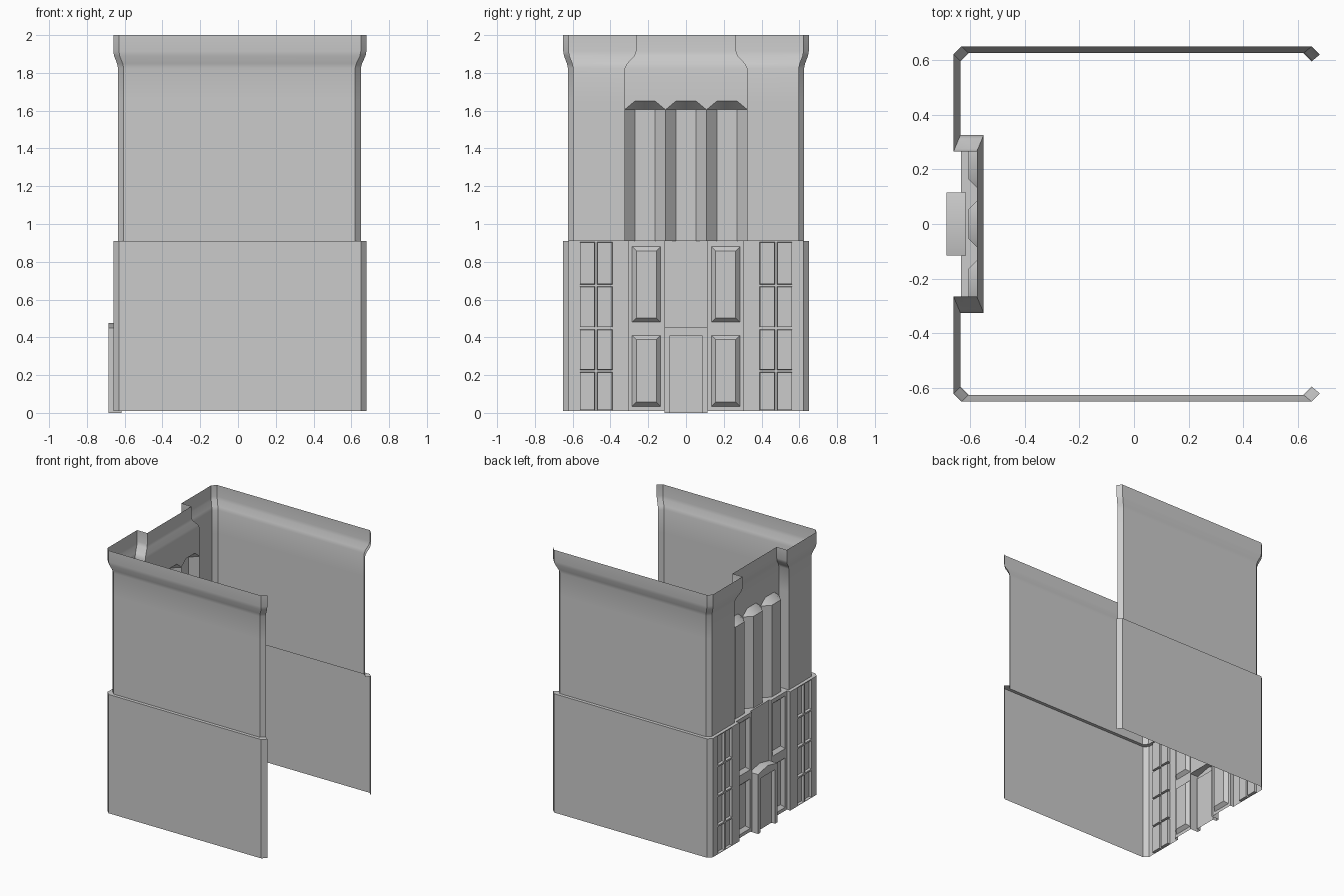
import bpy, bmesh, math

if "Cube" in bpy.data.objects:
    bpy.data.objects.remove(bpy.data.objects["Cube"])


def finish(name, bm):
    bmesh.ops.remove_doubles(bm, verts=bm.verts, dist=0.0005)
    me = bpy.data.meshes.new(name)
    bm.to_mesh(me)
    bm.free()
    ob = bpy.data.objects.new(name, me)
    bpy.context.collection.objects.link(ob)
    bpy.context.view_layer.objects.active = ob
    ob.select_set(True)
    bpy.ops.object.shade_smooth_by_angle(angle=math.radians(35))
    ob.select_set(False)
    return ob


def face(bm, *pts):
    return bm.faces.new([bm.verts.new(p) for p in pts])


def mirrored(half):
    return half + [(x, -y) for x, y in reversed(half)]


def loft(bm, rows, skip=lambda seg, row: False):
    """rows: list of (z, path); outward faces between neighbouring rows"""
    for r in range(len(rows) - 1):
        (z0, a), (z1, b) = rows[r], rows[r + 1]
        for i in range(len(a) - 1):
            if not skip(i, r):
                face(bm, (*a[i], z0), (*a[i + 1], z0), (*b[i + 1], z1), (*b[i], z1))


def recess(bm, x, y0, y1, z0, z1, depth, inset):
    """Sunken pane with sloped reveals"""
    o = [(x, y0, z0), (x, y1, z0), (x, y1, z1), (x, y0, z1)]
    d = inset
    n = [(x + depth, y0 - d, z0 + d), (x + depth, y1 + d, z0 + d),
         (x + depth, y1 + d, z1 - d), (x + depth, y0 - d, z1 - d)]
    face(bm, *n)
    for i in range(4):
        j = (i + 1) % 4
        face(bm, o[i], o[j], n[j], n[i])


def window_panel(bm, x, ys, zs, depth, inset):
    """Grid wall facing -x; odd cells in both directions are windows"""
    for i in range(len(ys) - 1):
        for j in range(len(zs) - 1):
            y0, y1, z0, z1 = ys[i], ys[i + 1], zs[j], zs[j + 1]
            if i % 2 and j % 2:
                recess(bm, x, y0, y1, z0, z1, depth, inset)
            else:
                face(bm, (x, y0, z0), (x, y1, z0), (x, y1, z1), (x, y0, z1))


MID = 0.91
wall = mirrored([(.65, .595), (.62, .625), (-.605, .625), (-.635, .595), (-.635, .325), (-.55, .325)])
crown = mirrored([(.68, .62), (.65, .65), (-.63, .65), (-.66, .62), (-.66, .265), (-.575, .265)])
base = mirrored([(.68, .62), (.65, .65), (-.63, .65), (-.66, .62), (-.66, .305),
                 (-.632, .305), (-.632, .115), (-.617, .115)])


def blend(t):
    return [(a[0] + (b[0] - a[0]) * t, a[1] + (b[1] - a[1]) * t) for a, b in zip(wall, crown)]


# Upper walls with flared cornice, open where the bays sit
bm = bmesh.new()
levels = [(MID, 0), (1.65, 0), (1.825, 0), (1.85, .22), (1.89, .85), (1.915, 1), (2, 1)]
loft(bm, [(z, blend(t)) for z, t in levels], lambda s, r: s == 5 and r == 0)
finish("upper_walls", bm)

# Three projecting bay windows with hipped caps
bm = bmesh.new()
W, F, EAVE, TOP = -.55, -.605, 1.605, 1.65
bay_path = []
for c in (.217, 0, -.217):
    a, b, d, e = c + .1085, c + .054, c - .054, c - .1085
    path = [(W, a), (F, b), (F, d), (W, e)]
    bay_path += path
    loft(bm, [(MID, path), (EAVE, path)])
    face(bm, (F, b, EAVE), (F, d, EAVE), (W, d, TOP), (W, b, TOP))
    face(bm, (W, a, EAVE), (F, b, EAVE), (W, b, TOP))
    face(bm, (F, d, EAVE), (W, e, EAVE), (W, d, TOP))
    face(bm, (W, a, TOP), (W, a, EAVE), (W, b, TOP))
    face(bm, (W, e, EAVE), (W, e, TOP), (W, d, TOP))
finish("bay_windows", bm)

# Ledge between storeys
bm = bmesh.new()
inner = wall[:5] + bay_path[:4] + bay_path[5:8] + bay_path[9:] + wall[7:]
f = face(bm, *[(x, y, MID) for x, y in base + inner[::-1]])
f.normal_update()
if f.normal.z < 0:
    f.normal_flip()
finish("ledge", bm)

# Lower walls, leaving out the facade panels
bm = bmesh.new()
loft(bm, [(.01, base), (MID, base)], lambda s, r: s in (3, 5, 7, 9, 11))
x = -.617
face(bm, (x, .115, .45), (x, -.115, .45), (x, -.115, MID), (x, .115, MID))
finish("lower_walls", bm)

# Facade panels: paned outer windows and framed inner windows
for s, side in ((1, "left"), (-1, "right")):
    outer = [.62, .562, .482, .470, .390, .305]
    mid = [.305, .285, .135, .115]
    if s < 0:
        outer = [-y for y in reversed(outer)]
        mid = [-y for y in reversed(mid)]
    bm = bmesh.new()
    window_panel(bm, -.66, outer,
                 [.01, .014, .216, .228, .442, .454, .669, .681, .904, MID], .02, .002)
    finish(side + "_paned_window", bm)
    bm = bmesh.new()
    window_panel(bm, -.632, mid, [.01, .035, .41, .48, .88, MID], .025, .022)
    finish(side + "_framed_window", bm)

# Door surround with low gable and recessed door
bm = bmesh.new()
X, B, D = -.685, -.617, -.655
outline = [(.115, 0), (.115, .45), (0, .475), (-.115, .45), (-.115, 0)]
hole = [(.088, 0), (.088, .41), (-.088, .41), (-.088, 0)]
face(bm, *[(X, y, z) for y, z in hole + outline[::-1]])
for (y0, z0), (y1, z1) in zip(outline, outline[1:]):
    face(bm, (X, y0, z0), (X, y1, z1), (B, y1, z1), (B, y0, z0))
for (y0, z0), (y1, z1) in zip(hole, hole[1:]):
    face(bm, (X, y0, z0), (D, y0, z0), (D, y1, z1), (X, y1, z1))
face(bm, *[(D, y, z) for y, z in reversed(hole)])
bmesh.ops.recalc_face_normals(bm, faces=bm.faces)
finish("door", bm)
